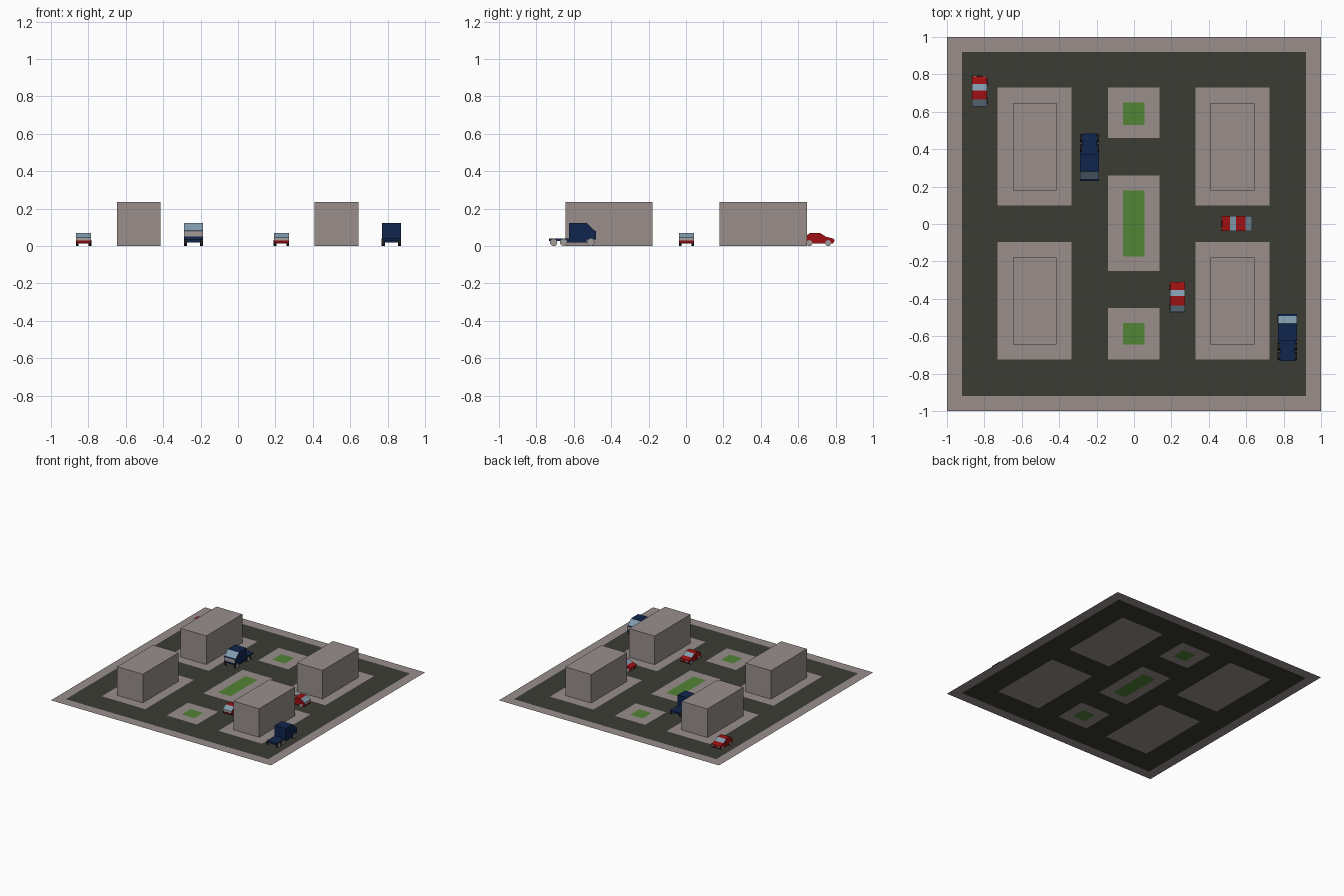
import bpy, bmesh
from math import pi, radians
from mathutils import Matrix, Vector

if "Cube" in bpy.data.objects:
    bpy.data.objects.remove(bpy.data.objects["Cube"])


def material(name, r, g, b):
    m = bpy.data.materials.new(name)
    m.diffuse_color = (r, g, b, 1)
    m.use_nodes = True
    m.node_tree.nodes["Principled BSDF"].inputs["Base Color"].default_value = m.diffuse_color
    return m


CONCRETE = material("concrete", 0.32, 0.275, 0.265)
ASPHALT = material("asphalt", 0.045, 0.045, 0.036)
GRASS = material("grass", 0.085, 0.23, 0.035)
RED = material("red_paint", 0.34, 0.005, 0.006)
NAVY = material("navy_paint", 0.005, 0.018, 0.075)
GLASS = material("window_blue", 0.22, 0.33, 0.42)
RUBBER = material("tyre_black", 0.015, 0.015, 0.015)
TRIM = material("light_grey_trim", 0.36, 0.33, 0.32)


def finish(bm, name, mats, matrix=Matrix()):
    bmesh.ops.recalc_face_normals(bm, faces=bm.faces)
    me = bpy.data.meshes.new(name)
    bm.to_mesh(me)
    bm.free()
    for m in mats:
        me.materials.append(m)
    ob = bpy.data.objects.new(name, me)
    ob.matrix_world = matrix
    bpy.context.collection.objects.link(ob)
    return ob


def box(name, x0, x1, y0, y1, z0, z1, mat, matrix=Matrix()):
    bm = bmesh.new()
    size = Matrix.Diagonal((x1 - x0, y1 - y0, z1 - z0, 1))
    mid = Matrix.Translation(((x0 + x1) / 2, (y0 + y1) / 2, (z0 + z1) / 2))
    bmesh.ops.create_cube(bm, size=1, matrix=mid @ size)
    return finish(bm, name, [mat], matrix)


def side_profile(name, points, half, mats, edge_mats, matrix):
    """Extrude a (y, z) outline across x; edge_mats maps outline edge -> material."""
    bm = bmesh.new()
    left = [bm.verts.new((-half, y, z)) for y, z in points]
    right = [bm.verts.new((half, y, z)) for y, z in points]
    bm.faces.new(left)
    bm.faces.new(right[::-1])
    n = len(points)
    for i in range(n):
        j = (i + 1) % n
        f = bm.faces.new((left[i], left[j], right[j], right[i]))
        f.material_index = edge_mats.get(i, 0)
    return finish(bm, name, mats, matrix)


def wheel(name, x, y, r, width, matrix):
    bm = bmesh.new()
    place = Matrix.Translation((x, y, r)) @ Matrix.Rotation(pi / 2, 4, 'Y')
    bmesh.ops.create_cone(bm, cap_ends=True, segments=12, radius1=r, radius2=r,
                          depth=width, matrix=place)
    bm.normal_update()
    for f in bm.faces:  # flat ends are the light hubs
        f.material_index = 1 if abs(f.normal.x) > 0.9 else 0
    finish(bm, name, [RUBBER, TRIM], matrix)


# Ground sheet, cut along every kerb line and coloured by region
BLOCKS = [(-0.73, -0.335, 0.10, 0.73), (-0.73, -0.335, -0.725, -0.095),
          (0.33, 0.725, 0.10, 0.73), (0.33, 0.725, -0.725, -0.095),
          (-0.14, 0.135, 0.46, 0.73), (-0.14, 0.135, -0.25, 0.26),
          (-0.14, 0.135, -0.725, -0.45)]
LAWNS = [(-0.06, 0.055, 0.53, 0.65), (-0.06, 0.055, -0.175, 0.18),
         (-0.06, 0.055, -0.645, -0.53)]


def inside(p, rects):
    return any(a < p.x < b and c < p.y < d for a, b, c, d in rects)


bm = bmesh.new()
rects = BLOCKS + LAWNS + [(-0.92, 0.92, -0.92, 0.92), (-1, 1, -1, 1)]
xs = sorted({v for r in rects for v in r[:2]})
ys = sorted({v for r in rects for v in r[2:]})
grid = [[bm.verts.new((x, y, 0)) for y in ys] for x in xs]
for i in range(len(xs) - 1):
    for j in range(len(ys) - 1):
        f = bm.faces.new((grid[i][j], grid[i + 1][j], grid[i + 1][j + 1], grid[i][j + 1]))
        c = f.calc_center_median()
        if inside(c, LAWNS):
            f.material_index = 2
        elif inside(c, [(-0.92, 0.92, -0.92, 0.92)]) and not inside(c, BLOCKS):
            f.material_index = 1
finish(bm, "ground", [CONCRETE, ASPHALT, GRASS])

# Four plain buildings
for x0 in (-0.648, 0.41):
    for y0 in (-0.645, 0.18):
        box("building", x0, x0 + 0.234, y0, y0 + 0.467, 0, 0.235, CONCRETE)


def car(x, y, angle):
    m = Matrix.Translation((x, y, 0)) @ Matrix.Rotation(radians(angle), 4, 'Z')
    # Body: nose at +y, windscreen, roof, rear window, grey tail band
    outline = [(-0.076, 0.014), (0.074, 0.014), (0.081, 0.022), (0.079, 0.04),
               (0.038, 0.05), (0.005, 0.071), (-0.045, 0.071), (-0.081, 0.046),
               (-0.082, 0.03)]
    side_profile("car_body", outline, 0.04, [RED, GLASS, TRIM], {4: 1, 6: 1, 7: 2}, m)
    for s in (-1, 1):
        a, b = sorted((s * 0.018, s * 0.036))
        box("car_headlight", a, b, 0.077, 0.083, 0.025, 0.035, TRIM, m)
        for wy in (-0.05, 0.05):
            wheel("car_wheel", s * 0.034, wy, 0.016, 0.014, m)


def truck(x, y, angle):
    m = Matrix.Translation((x, y, 0)) @ Matrix.Rotation(radians(angle), 4, 'Z')
    # Cab with sloping windscreen and grey grille, nose at +y
    outline = [(-0.02, 0.035), (0.125, 0.035), (0.125, 0.05), (0.125, 0.08),
               (0.114, 0.084), (0.074, 0.123), (-0.02, 0.123)]
    side_profile("truck_cab", outline, 0.051, [NAVY, GLASS, TRIM], {2: 2, 4: 1}, m)
    box("cab_step", -0.047, 0.047, -0.035, 0.072, 0.018, 0.04, NAVY, m)
    box("truck_chassis", -0.04, 0.04, -0.128, 0.02, 0.026, 0.041, NAVY, m)
    for s in (-1, 1):
        for wy in (-0.103, -0.05, 0.096):
            wheel("truck_wheel", s * 0.043, wy, 0.02, 0.017, m)


# Traffic
car(-0.825, 0.71, 0)
car(0.232, -0.39, 0)
car(0.55, 0.003, 90)
truck(0.82, -0.605, 0)
truck(-0.238, 0.355, 180)
